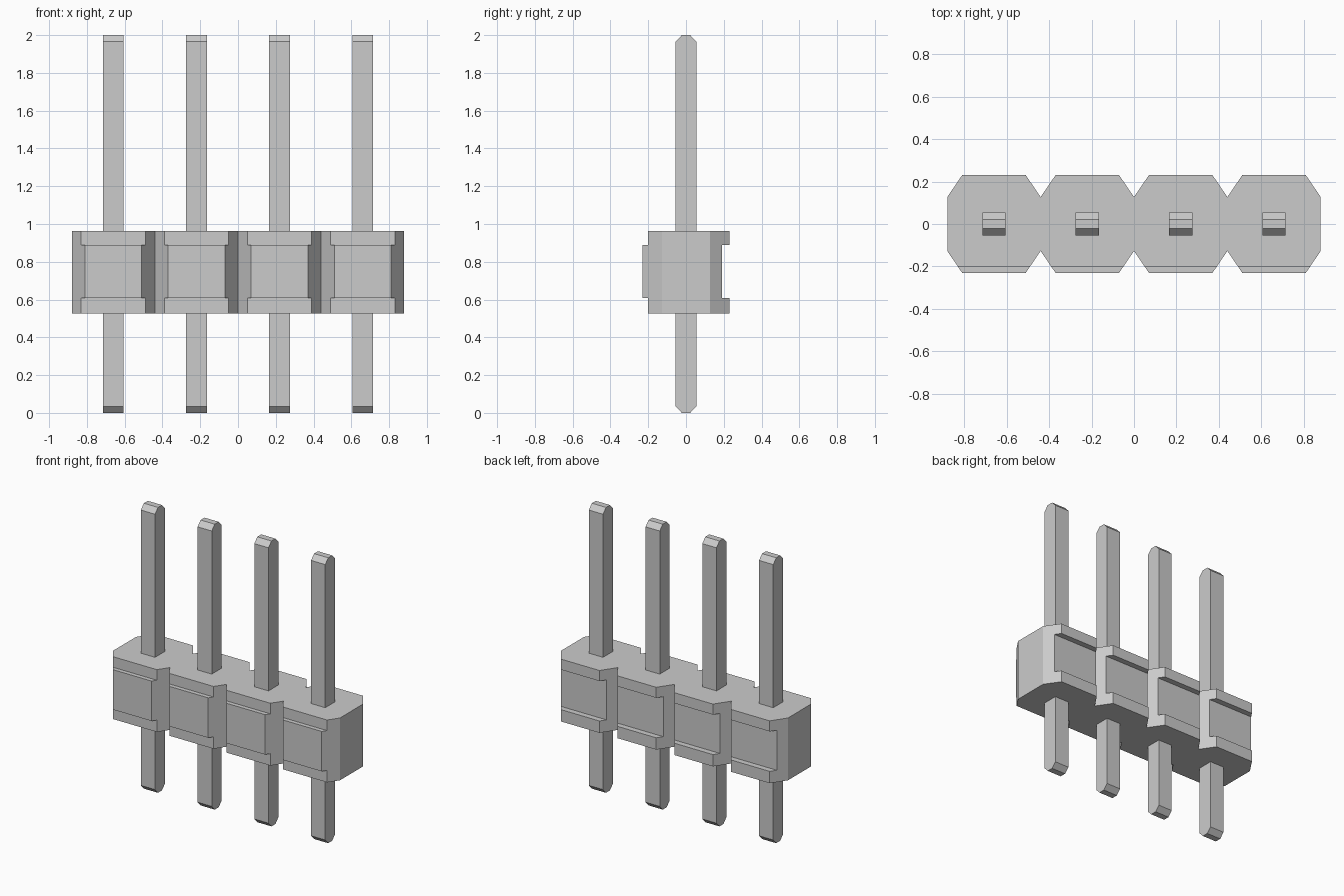
import bpy, bmesh

if "Cube" in bpy.data.objects:
    bpy.data.objects.remove(bpy.data.objects["Cube"])

PITCH = 0.44
CELLS = 4
HALF = PITCH * CELLS / 2
Z0, Z1 = 0.525, 0.962          # housing bottom and top
LOW, HIGH = 0.608, 0.888       # middle band limits
DEPTH, WAIST, CHAMFER = 0.23, 0.127, 0.07


def prism(name, outline, direction):
    """Extrude a closed outline of 3D points along a direction."""
    bm = bmesh.new()
    face = bm.faces.new([bm.verts.new(p) for p in outline])
    geom = bmesh.ops.extrude_face_region(bm, geom=[face])["geom"]
    moved = [g for g in geom if isinstance(g, bmesh.types.BMVert)]
    bmesh.ops.translate(bm, verts=moved, vec=direction)
    bmesh.ops.recalc_face_normals(bm, faces=bm.faces)
    mesh = bpy.data.meshes.new(name)
    bm.to_mesh(mesh)
    bm.free()
    obj = bpy.data.objects.new(name, mesh)
    bpy.context.collection.objects.link(obj)
    return obj


# Housing: a row of joined octagons
front = [(-HALF, -WAIST)]
for i in range(CELLS):
    left = -HALF + i * PITCH
    front += [(left + CHAMFER, -DEPTH), (left + PITCH - CHAMFER, -DEPTH),
              (left + PITCH, -WAIST)]
back = [(-x, -y) for x, y in front]
# the notch points are shared, the end faces come from the waist points
housing = prism("housing", [(x, y, Z0) for x, y in front + back], (0, 0, Z1 - Z0))

# Interlocking steps: front keeps a raised middle band, back has a matching groove
steps = [(-0.4, -0.20, HIGH, 1.2), (-0.4, -0.20, 0.3, LOW), (0.19, 0.4, LOW, HIGH)]
for y0, y1, za, zb in steps:
    cutter = prism("step_cutter",
                   [(-1, y0, za), (-1, y1, za), (-1, y1, zb), (-1, y0, zb)], (2, 0, 0))
    cutter.hide_render = True
    mod = housing.modifiers.new("step", "BOOLEAN")
    mod.operation = "DIFFERENCE"
    mod.solver = "EXACT"
    mod.object = cutter
    bpy.context.view_layer.objects.active = housing
    bpy.ops.object.modifier_apply(modifier=mod.name)
    bpy.data.objects.remove(cutter, do_unlink=True)

# Pins: square bars with both tips bevelled front and back
W, TIP, BEVEL = 0.055, 0.022, 0.035
side = [(-TIP, 0), (TIP, 0), (W, BEVEL), (W, 2 - BEVEL),
        (TIP, 2), (-TIP, 2), (-W, 2 - BEVEL), (-W, BEVEL)]
for i in range(CELLS):
    x = -HALF + (i + 0.5) * PITCH
    prism(f"pin_{i + 1}", [(x - W, y, z) for y, z in side], (2 * W, 0, 0))
